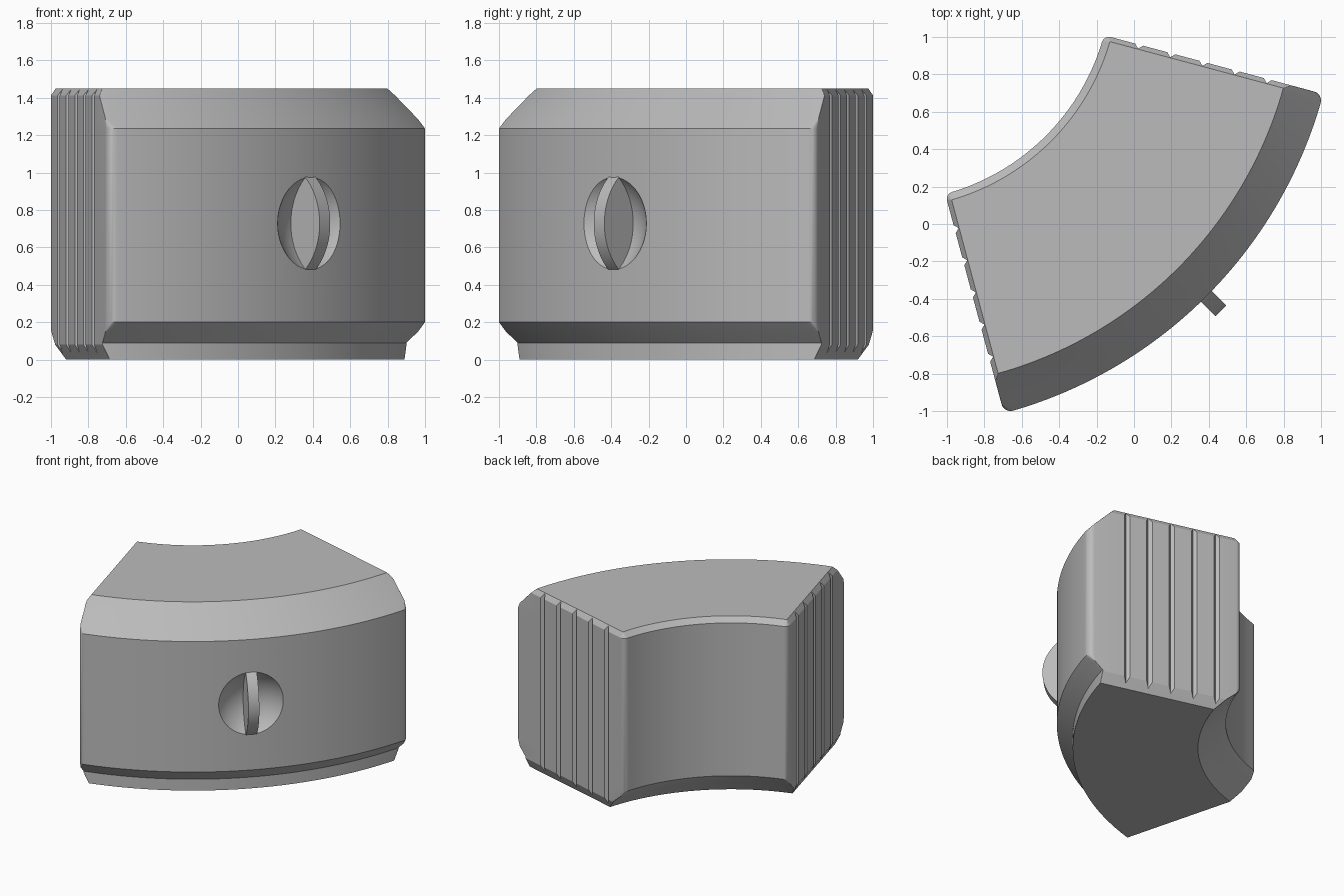
import bpy, bmesh, math
from mathutils import Matrix, Vector

if "Cube" in bpy.data.objects:
    bpy.data.objects.remove(bpy.data.objects["Cube"])

HALF = math.radians(30)      # half the wedge angle
R_OUT, R_IN, TOP = 2.414, 1.2, 1.45
APEX = Matrix.Translation((-1.32, 1.32, 0)) @ Matrix.Rotation(math.radians(-45), 4, "Z")

grey = bpy.data.materials.new("plain grey")
grey.use_nodes = True
grey.diffuse_color = (0.5, 0.5, 0.5, 1)
grey.node_tree.nodes["Principled BSDF"].inputs["Base Color"].default_value = grey.diffuse_color


def make(name, bm):
    """Turn a bmesh, drawn in the wedge's own frame, into an object."""
    bmesh.ops.recalc_face_normals(bm, faces=bm.faces)
    bm.transform(APEX)
    mesh = bpy.data.meshes.new(name)
    bm.to_mesh(mesh)
    bm.free()
    mesh.materials.append(grey)
    obj = bpy.data.objects.new(name, mesh)
    bpy.context.collection.objects.link(obj)
    return obj


def sweep(centre, radius, start, end, steps):
    return [(centre[0] + radius * math.cos(start + (end - start) * i / steps),
             centre[1] + radius * math.sin(start + (end - start) * i / steps))
            for i in range(steps + 1)]


def outline(r_in, r_out, inset, f_in, f_out):
    """Ring sector with rounded corners; the straight sides move in by inset."""
    a = HALF - math.asin((inset + f_out) / (r_out - f_out))
    b = HALF - math.asin((inset + f_in) / (r_in + f_in))
    side = HALF + math.pi / 2
    c_out = ((r_out - f_out) * math.cos(a), (r_out - f_out) * math.sin(a))
    c_in = ((r_in + f_in) * math.cos(b), (r_in + f_in) * math.sin(b))
    half = sweep((0, 0), r_out, 0, a, 32)[:-1]
    half += sweep(c_out, f_out, a, side, 8)
    half += sweep(c_in, f_in, side, b + math.pi, 8)
    half += sweep((0, 0), r_in, b, 0, 32)[1:]
    return half + [(x, -y) for x, y in reversed(half[1:-1])]


# Wedge body: height, inner radius, outer radius, side inset, inner and outer rounding
levels = [
    (0.00, 1.40, 2.30, 0.04, 0.003, 0.003),
    (0.08, 1.32, 2.30, 0.0, 0.003, 0.003),
    (0.09, 1.31, 2.30, 0.0, 0.003, 0.003),
    (0.15, 1.24, 2.364, 0.0, 0.003, 0.003),
    (0.20, R_IN, R_OUT, 0.0, 0.04, 0.05),
    (1.235, R_IN, R_OUT, 0.0, 0.04, 0.05),
    (1.285, R_IN, 2.364, 0.0, 0.04, 0.003),
    (1.412, R_IN, 2.237, 0.0, 0.04, 0.003),
    (TOP, 1.24, 2.20, 0.025, 0.003, 0.003),
]
bm = bmesh.new()
rings = [[bm.verts.new((x, y, z)) for x, y in outline(*rest)] for z, *rest in levels]
for low, high in zip(rings, rings[1:]):
    for i in range(len(low)):
        j = (i + 1) % len(low)
        bm.faces.new((low[i], low[j], high[j], high[i]))
bm.faces.new(rings[0])
bm.faces.new(rings[-1])
body = make("wedge_body", bm)

# V-grooves down both flat sides
bm = bmesh.new()
for sign in (1, -1):
    along = Vector((math.cos(HALF), sign * math.sin(HALF), 0))
    out = Vector((-math.sin(HALF), sign * math.cos(HALF), 0))
    for i in range(5):
        mid = along * (1.395 + 0.178 * i)
        corners = [mid - out * 0.022, mid + along * 0.044 + out * 0.022,
                   mid - along * 0.044 + out * 0.022]
        base = bm.faces.new([bm.verts.new(c - Vector((0, 0, 0.1))) for c in corners])
        ext = bmesh.ops.extrude_face_region(bm, geom=[base])
        moved = [v for v in ext["geom"] if isinstance(v, bmesh.types.BMVert)]
        bmesh.ops.translate(bm, verts=moved, vec=(0, 0, TOP + 0.2))
grooves = make("groove_cutter", bm)

# Shallow round dimple in the outer wall
DISC, CENTRE_Z, OFFSET = 0.332, 0.728, 0.222
bm = bmesh.new()
bmesh.ops.create_uvsphere(bm, u_segments=96, v_segments=48, radius=DISC,
                          matrix=Matrix.Translation((R_OUT + OFFSET, 0, CENTRE_Z)))
dimple = make("dimple_cutter", bm)

for cutter in (grooves, dimple):
    cutter.hide_render = True
    mod = body.modifiers.new(cutter.name, "BOOLEAN")
    mod.operation, mod.solver, mod.object = "DIFFERENCE", "EXACT", cutter
    bpy.context.view_layer.objects.active = body
    bpy.ops.object.modifier_apply(modifier=mod.name)
    bpy.data.objects.remove(cutter)

# Upright round-edged tab standing in the dimple
bm = bmesh.new()
bmesh.ops.create_cone(bm, cap_ends=True, segments=128, radius1=DISC, radius2=DISC, depth=0.08,
                      matrix=Matrix.Translation((R_OUT - OFFSET, 0, CENTRE_Z))
                      @ Matrix.Rotation(math.pi / 2, 4, "X"))
tab = make("dimple_tab", bm)

# Smooth curved faces, keep real edges sharp
for obj in (body, tab):
    bpy.ops.object.select_all(action="DESELECT")
    obj.select_set(True)
    bpy.context.view_layer.objects.active = obj
    bpy.ops.object.shade_smooth_by_angle(angle=math.radians(22))
